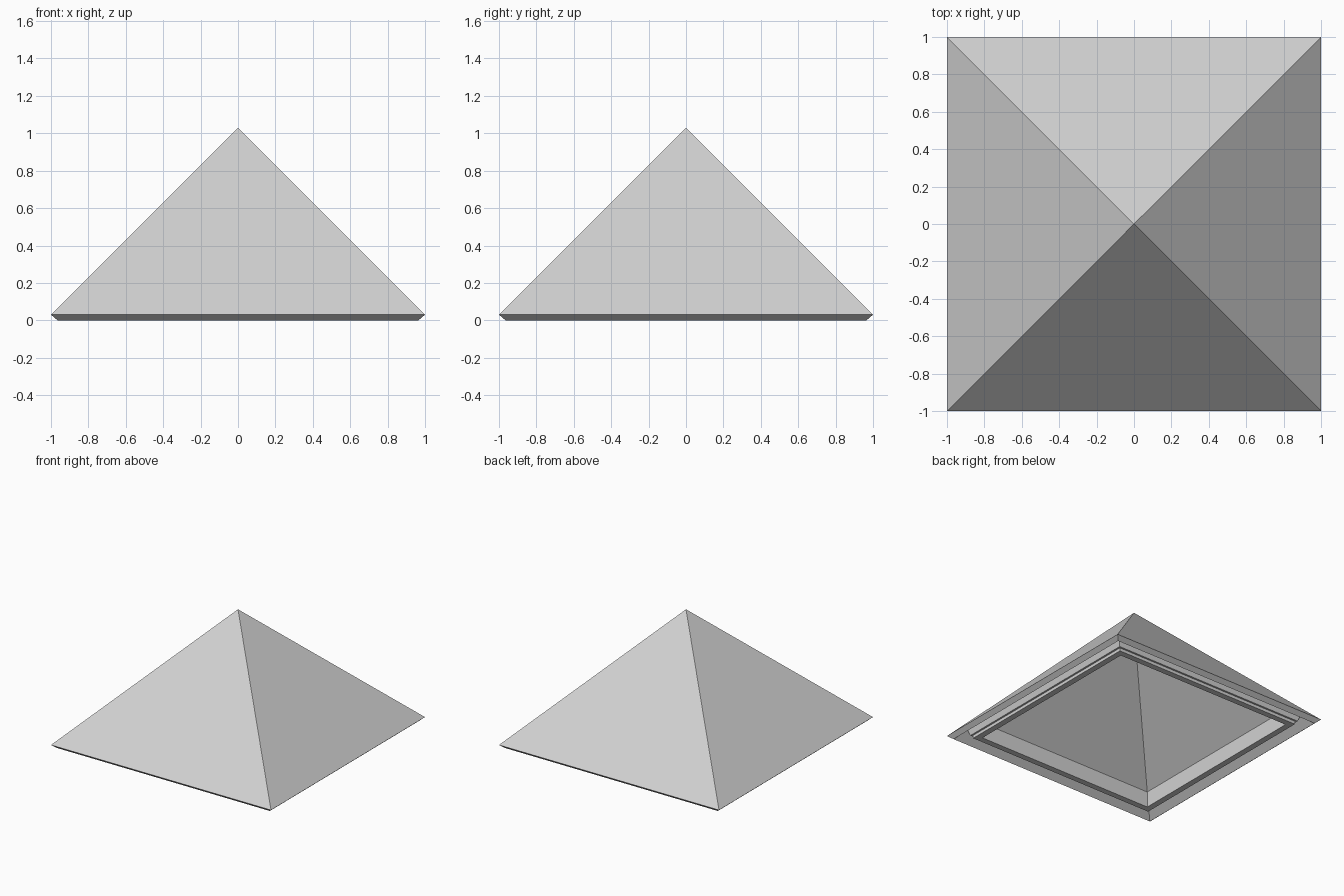
import bpy
import bmesh

default_cube = bpy.data.objects.get("Cube")
if default_cube:
    bpy.data.objects.remove(default_cube, do_unlink=True)


def make_material(name, colour):
    mat = bpy.data.materials.new(name)
    mat.use_nodes = True
    mat.diffuse_color = colour
    mat.node_tree.nodes["Principled BSDF"].inputs["Base Color"].default_value = colour
    return mat


def square_loft(name, profile, mat):
    """Sweep a (half width, height) profile around a square; zero width makes an apex."""
    bm = bmesh.new()
    rings = []
    for r, z in profile:
        if r == 0:
            rings.append([bm.verts.new((0, 0, z))] * 4)
        else:
            rings.append([bm.verts.new((sx * r, sy * r, z))
                          for sx, sy in ((-1, -1), (1, -1), (1, 1), (-1, 1))])
    for upper, lower in zip(rings, rings[1:]):
        for i in range(4):
            j = (i + 1) % 4
            corners = (upper[i], lower[i], lower[j], upper[j])
            bm.faces.new(list(dict.fromkeys(corners)))
    bmesh.ops.recalc_face_normals(bm, faces=bm.faces)
    mesh = bpy.data.meshes.new(name)
    bm.to_mesh(mesh)
    bm.free()
    mesh.materials.append(mat)
    obj = bpy.data.objects.new(name, mesh)
    bpy.context.collection.objects.link(obj)
    return obj


grey = make_material("light grey", (0.64, 0.64, 0.64, 1))

# Outer slopes, drip edge, recessed eave, bottom moulding and hollow ceiling
outer_slopes = [(0, 1.03), (1, 0.03)]
drip_edge = [(0.965, 0), (0.89, 0.075)]
moulding = [(0.875, 0.025), (0.86, 0.025), (0.86, 0), (0.81, 0)]
ceiling = [(0.81, 0.13), (0, 0.94)]
square_loft("pyramid_roof", outer_slopes + drip_edge + moulding + ceiling, grey)
